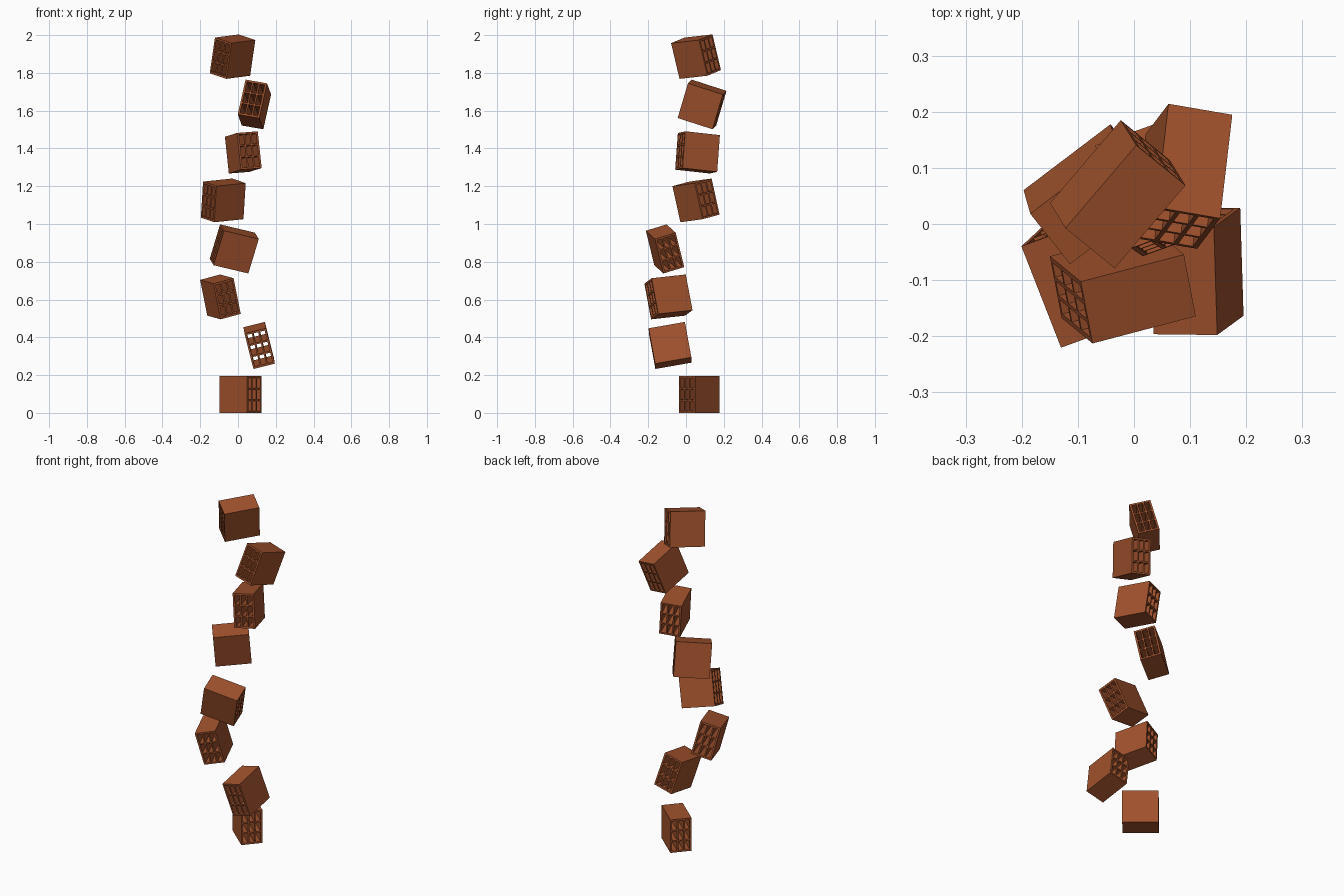
import bpy, bmesh
from mathutils import Vector, Matrix

cube = bpy.data.objects.get("Cube")
if cube:
    bpy.data.objects.remove(cube, do_unlink=True)

clay = bpy.data.materials.new("terracotta")
clay.use_nodes = True
color = (0.352, 0.084, 0.026, 1)
clay.diffuse_color = color
clay.node_tree.nodes["Principled BSDF"].inputs["Base Color"].default_value = color

# Block size: length along the channels, width, height
L, W, H = 0.195, 0.117, 0.196
WALL, RIB = 0.01, 0.008
COLS = ROWS = 3


def box(bm, y0, y1, z0, z1):
    """Slab running the full length of the block."""
    m = Matrix.Translation((0, (y0 + y1) / 2, (z0 + z1) / 2)) @ Matrix.Diagonal((L, y1 - y0, z1 - z0, 1))
    bmesh.ops.create_cube(bm, size=1, matrix=m)


def block_mesh():
    bm = bmesh.new()
    iy, iz = W / 2 - WALL, H / 2 - WALL
    # Outer walls
    for s in (-1, 1):
        box(bm, *sorted((s * W / 2, s * iy)), -H / 2, H / 2)
        box(bm, -iy, iy, *sorted((s * H / 2, s * iz)))
    # Inner ribs between the channels
    cell_w = (2 * iy - (COLS - 1) * RIB) / COLS
    cell_h = (2 * iz - (ROWS - 1) * RIB) / ROWS
    for c in range(COLS):
        y = -iy + c * (cell_w + RIB)
        if c:
            box(bm, y - RIB, y, -iz, iz)
        for r in range(1, ROWS):
            z = -iz + r * (cell_h + RIB)
            box(bm, y, y + cell_w, z - RIB, z)
    me = bpy.data.meshes.new("hollow_block")
    bm.to_mesh(me)
    bm.free()
    me.materials.append(clay)
    return me


# Centre, channel direction and up direction of each block, bottom to top
blocks = [
    ((.013, .07, .098), (.15, -.13, 0), (0, 0, 1)),
    ((.112, -.084, .357), (-.03, .97, .17), (-.24, -.17, .955)),
    ((-.093, -.093, .614), (-.36, .92, .1), (-.19, -.19, .96)),
    ((-.02, -.111, .868), (.19, .05, -.045), (.045, -.048, .185)),
    ((-.078, .053, 1.125), (.153, .116, .016), (.01, -.042, .185)),
    ((.028, .061, 1.379), (-.063, .18, -.02), (-.021, .016, .19)),
    ((.087, .085, 1.633), (.021, .18, -.058), (.042, .063, .18)),
    ((-.029, .053, 1.886), (.122, .143, .016), (.026, -.045, .185)),
]

mesh = block_mesh()
for i, (pos, along, up) in enumerate(blocks, 1):
    x = Vector(along).normalized()
    y = Vector(up).cross(x).normalized()
    z = x.cross(y)
    ob = bpy.data.objects.new(f"hollow_block_{i}", mesh)
    ob.matrix_world = Matrix.Translation(pos) @ Matrix((x, y, z)).transposed().to_4x4()
    bpy.context.collection.objects.link(ob)
